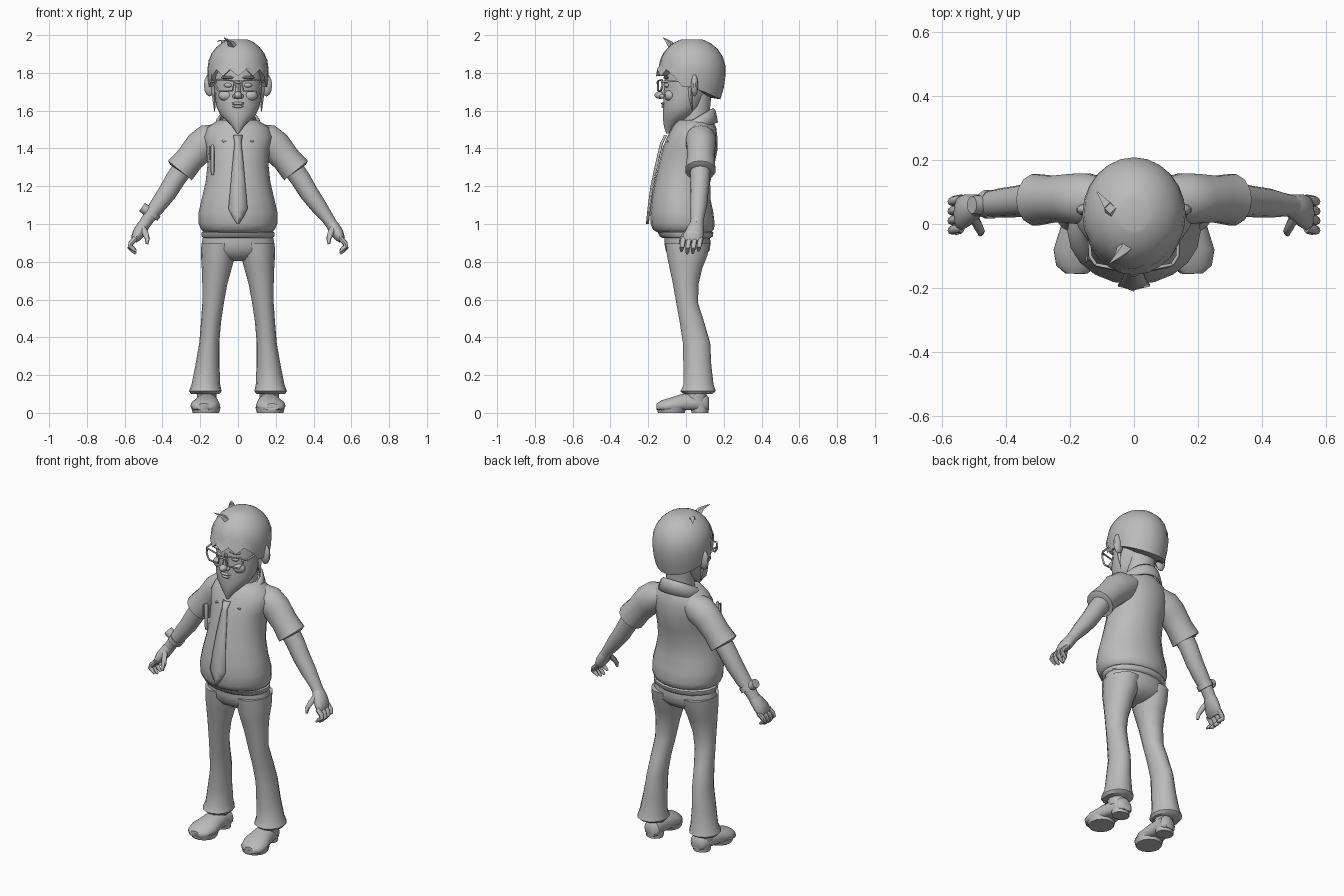
import bpy, bmesh, math
from mathutils import Vector

GREY = bpy.data.materials.new("plain grey")
GREY.diffuse_color = (0.5, 0.5, 0.5, 1)
X, Y, Z = Vector((1, 0, 0)), Vector((0, 1, 0)), Vector((0, 0, 1))


def finish(name, bm, mirror=False, thick=0, angle=45):
    bmesh.ops.recalc_face_normals(bm, faces=bm.faces)
    me = bpy.data.meshes.new(name)
    bm.to_mesh(me)
    bm.free()
    me.materials.append(GREY)
    ob = bpy.data.objects.new(name, me)
    bpy.context.collection.objects.link(ob)
    if thick:
        m = ob.modifiers.new("thickness", 'SOLIDIFY')
        m.thickness, m.offset = thick, 0
    if mirror:
        ob.modifiers.new("mirror", 'MIRROR').use_mirror_merge = False
    bpy.ops.object.select_all(action='DESELECT')
    ob.select_set(True)
    bpy.context.view_layer.objects.active = ob
    bpy.ops.object.shade_smooth_by_angle(angle=math.radians(angle))
    return ob


def skin(bm, rows, closed=True, caps=True):
    """Bridge equal-length rows of points with quads."""
    rows = [[bm.verts.new(p) for p in r] for r in rows]
    n = len(rows[0])
    for a, b in zip(rows, rows[1:]):
        for i in range(n if closed else n - 1):
            j = (i + 1) % n
            bm.faces.new((a[i], a[j], b[j], b[i]))
    if caps:
        bm.faces.new(rows[0])
        bm.faces.new(rows[-1])


def loft(name, secs, n=16, mirror=False, frame=None, bm=None):
    """Sections (x, y, z, ru, rv). Without a frame the rings follow the path in xz."""
    own = bm is None
    bm = bm or bmesh.new()
    rows = []
    for k, (x, y, z, ru, rv) in enumerate(secs):
        if frame:
            u, v = frame
        else:
            a, b = secs[max(k - 1, 0)], secs[min(k + 1, len(secs) - 1)]
            d = Vector((b[0] - a[0], 0, b[2] - a[2])).normalized()
            u, v = d.cross(Y), Y
        rows.append([Vector((x, y, z)) + u * ru * math.cos(t) + v * rv * math.sin(t)
                     for t in (2 * math.pi * i / n for i in range(n))])
    skin(bm, rows)
    return finish(name, bm, mirror) if own else None


def upright(name, rows, n=18, x=0, mirror=False):
    """Horizontal rings given as (z, x centre, half width, front y, back y)."""
    return loft(name, [(c, (f + b) / 2, z, w, (b - f) / 2) for z, c, w, f, b in rows],
                n, mirror, (X, Y))


def blob(name, loc, size, mirror=False, seg=12):
    bm = bmesh.new()
    bmesh.ops.create_uvsphere(bm, u_segments=seg, v_segments=seg // 2 + 1, radius=1)
    for v in bm.verts:
        v.co = Vector(loc) + Vector(a * b for a, b in zip(v.co, size))
    return finish(name, bm, mirror)


def wire(name, paths, depth):
    cu = bpy.data.curves.new(name, 'CURVE')
    cu.dimensions, cu.bevel_depth, cu.bevel_resolution = '3D', depth, 1
    for pts, cyc in paths:
        sp = cu.splines.new('POLY')
        sp.points.add(len(pts) - 1)
        for p, q in zip(sp.points, pts):
            p.co = (*q, 1)
        sp.use_cyclic_u = cyc
    cu.materials.append(GREY)
    bpy.context.collection.objects.link(bpy.data.objects.new(name, cu))


# shirt body with round belly
upright("shirt", [(0.955, 0, .175, -.15, .13), (0.97, 0, .195, -.175, .147),
                  (1.0, 0, .208, -.187, .152), (1.06, 0, .209, -.19, .145),
                  (1.13, 0, .193, -.183, .13), (1.22, 0, .172, -.167, .128),
                  (1.31, 0, .162, -.146, .15), (1.4, 0, .168, -.125, .168),
                  (1.46, 0, .185, -.1, .166), (1.51, 0, .165, -.075, .16),
                  (1.55, 0, .105, -.05, .14)], 20)
upright("waistband", [(.925, 0, .182, -.125, .13), (.935, 0, .192, -.14, .142),
                      (.955, 0, .192, -.15, .145), (.965, 0, .18, -.14, .13)], 20)

# trousers
upright("trouser_seat", [(.945, 0, .183, -.115, .125), (.9, 0, .192, -.115, .13),
                         (.86, 0, .194, -.108, .125), (.825, 0, .15, -.08, .095),
                         (.805, 0, .07, -.045, .05)], 20)
upright("trouser_leg", [(.9, .1, .094, -.112, .13), (.83, .106, .09, -.103, .115),
                        (.77, .112, .08, -.09, .09), (.68, .123, .066, -.07, .067),
                        (.58, .132, .057, -.053, .066), (.48, .143, .053, -.035, .098),
                        (.37, .152, .053, -.018, .13), (.25, .162, .064, -.016, .136),
                        (.15, .17, .076, -.014, .148), (.115, .173, .086, -.032, .16),
                        (.1, .173, .075, -.015, .14)], 14, mirror=True)

# shoes: rings stacked from heel to toe
shoe = [(.122, .045, .03, .035), (.105, .05, .05, .05), (.05, .053, .054, .053),
        (-.02, .05, .066, .05), (-.08, .041, .079, .041), (-.13, .035, .066, .033),
        (-.155, .032, .035, .02)]
ob = loft("shoe", [(.165 - y * .1, y, z, a, b) for y, z, a, b in shoe], 14, True, (X, Z))
for v in ob.data.vertices:
    v.co.z = max(v.co.z * 1.08 - .006, 0.016)
upright("shoe_sole", [(0, .17, .07, -.15, -.005), (.03, .17, .078, -.158, .005)], 14, mirror=True)
upright("shoe_heel", [(0, .157, .05, .03, .118), (.04, .157, .053, .02, .122)], 12, mirror=True)
upright("sock", [(.06, .165, .05, .0, .11), (.13, .167, .052, .0, .11)], 10, mirror=True)

# sleeves and arms
loft("sleeve", [(.09, .075, 1.475, .06, .07), (.15, .078, 1.445, .088, .083),
                (.2, .08, 1.41, .085, .078), (.255, .078, 1.345, .076, .074),
                (.307, .076, 1.283, .081, .082), (.309, .076, 1.28, .06, .062)], 14, True)
loft("arm", [(.27, .076, 1.325, .055, .055), (.33, .075, 1.24, .053, .052),
             (.375, .07, 1.165, .05, .049), (.43, .065, 1.09, .043, .045),
             (.475, .06, 1.03, .033, .036), (.498, .055, .995, .031, .036)], 12, True)

# hand with curled fingers and thumb
bm = bmesh.new()
loft("", [(.487, .057, 1.01, .028, .034), (.505, .05, .985, .033, .043),
          (.528, .04, .95, .032, .053), (.545, .033, .92, .023, .055),
          (.55, .032, .908, .014, .048)], 12, bm=bm)
for i in range(4):
    y, e = .078 - .03 * i, .012 * abs(i - 1.6)
    loft("", [(.54, y, .925, .014, .015), (.567, y - .004, .898, .014, .014),
              (.572, y - .008, .873 + e * .5, .013, .013),
              (.556, y - .011, .852 + e, .011, .011),
              (.54, y - .012, .838 + e, .006, .006)], 8, bm=bm)
loft("", [(.505, .025, .985, .015, .018), (.49, -.003, .95, .016, .016),
          (.48, -.022, .92, .013, .013), (.482, -.032, .893, .007, .007)], 8, bm=bm)
finish("hand", bm, True)

# wrist watch
loft("watch_strap", [(-.445, .062, 1.065, .044, .046), (-.462, .062, 1.042, .043, .045)], 14)
loft("watch_face", [(-.48, .06, 1.07, .028, .03), (-.508, .06, 1.09, .026, .028)], 12)

# neck, head with pointed beard
upright("neck", [(1.48, 0, .085, -.03, .13), (1.57, 0, .08, -.02, .125),
                 (1.72, 0, .085, -.02, .14)], 14)
upright("head", [(1.48, 0, .006, -.105, -.088), (1.515, 0, .03, -.117, -.06),
                 (1.55, 0, .063, -.122, 0), (1.58, 0, .095, -.123, .05),
                 (1.62, 0, .114, -.122, .09), (1.67, 0, .121, -.122, .11),
                 (1.73, 0, .126, -.115, .14), (1.79, 0, .13, -.118, .15),
                 (1.86, 0, .12, -.1, .15)], 18)
blob("ear", (.15, .045, 1.735), (.032, .02, .06), True, 10)
blob("nose", (0, -.137, 1.682), (.022, .03, .02))
upright("nose_bridge", [(1.675, 0, .02, -.15, -.09), (1.71, 0, .014, -.137, -.09),
                        (1.76, 0, .012, -.122, -.09)], 8)
blob("nostril_wing", (.019, -.126, 1.676), (.012, .016, .012), True, 8)
blob("eye", (.05, -.1, 1.735), (.024, .014, .013), True)
blob("brow", (.052, -.104, 1.775), (.04, .016, .009), True, 8)
blob("cheek", (.062, -.085, 1.68), (.042, .03, .03), True)
blob("upper_lip", (0, -.118, 1.638), (.036, .014, .008))
blob("lower_lip", (0, -.117, 1.622), (.03, .014, .008))

# hair cap whose lower edge drops from the fringe to the nape
N, rows = 24, []
for k in range(9):
    row = []
    for i in range(N):
        t = 2 * math.pi * i / N
        c, s = math.cos(t), math.sin(t)
        low = 1.725 + (-.065 * s if s > 0 else .0)
        if s < -.3:
            low = 1.8 + (.018 if i % 2 else -.018)
        f = k / 8
        z = low + (1.978 - low) * math.sin(f * math.pi / 2)
        h = (z - 1.82) / (.165 if z > 1.82 else .3)
        r = math.sqrt(max(1 - h * h, .002))
        front = .175 if k else .19
        row.append((c * r * .162, .03 + s * r * (.18 if s > 0 else front), z))
    rows.append(row)
bm = bmesh.new()
inner = [(p[0] * .75, .03 + (p[1] - .03) * .6, p[2] + .01) for p in rows[0]]
skin(bm, [inner] + rows)
finish("hair", bm, angle=40)

# loose tufts and sideburns
def spike(name, base, mid, tip, w, mirror=False):
    bm = bmesh.new()
    pts = [Vector(p) for p in (base, mid, tip)]
    skin(bm, [[p + X * r, p + Y * r, p - X * r, p - Y * r]
              for p, r in zip(pts, (w, w * .6, .002))])
    finish(name, bm, mirror, angle=25)

spike("crown_tuft", (-.055, .02, 1.94), (-.075, .05, 1.975), (-.115, .1, 1.965), .03)
spike("front_tuft", (-.02, -.06, 1.93), (-.04, -.09, 1.965), (-.075, -.122, 1.988), .03)
spike("sideburn", (.122, .03, 1.76), (.126, .025, 1.68), (.124, .035, 1.595), .02, True)

# glasses
paths = []
for s in (1, -1):
    lens = [(.018, -.148, 1.757), (.115, -.128, 1.765), (.122, -.125, 1.735),
            (.1, -.134, 1.702), (.03, -.147, 1.705)]
    paths.append(([(s * x, y, z) for x, y, z in lens], True))
    paths.append(([(s * .12, -.127, 1.755), (s * .137, -.1, 1.755),
                   (s * .142, .03, 1.765)], False))
paths.append(([(-.018, -.148, 1.745), (0, -.153, 1.75), (.018, -.148, 1.745)], False))
wire("glasses", paths, .0055)

# shirt collar, open at the front with pointed ends
top, mid, bot = [], [], []
for i in range(19):
    t = math.radians(-78 + 336 * i / 18 - 0) if i else math.radians(-80)
    t = math.radians(-80 + 340 * i / 18)
    c, s = math.cos(t), math.sin(t)
    tip = .035 if i in (1, 17) else 0
    top.append((c * .098, .04 + s * .1, 1.55 + s * .06))
    mid.append((c * .112, .037 + s * .115, 1.54 + s * .06))
    bot.append((c * (.13 + tip), .033 + s * (.132 + tip * .4), 1.49 + s * .047 - tip * .5))
bm = bmesh.new()
skin(bm, [top, mid, bot], closed=False, caps=False)
finish("collar", bm, thick=.01)

# necktie draped over the belly
rows = [[(-w, y + .008, z), (0, y, z), (w, y + .008, z)] for z, w, y in
        ((1.47, .024, -.112), (1.425, .016, -.134), (1.4, .02, -.14), (1.3, .03, -.163),
         (1.2, .039, -.184), (1.08, .05, -.2), (1.04, .03, -.204), (1.0, .002, -.208))]
bm = bmesh.new()
skin(bm, rows, closed=False, caps=False)
finish("necktie", bm, thick=.008)

# chest pocket pen
upright("pen", [(1.26, -.135, .006, -.113, -.1), (1.28, -.135, .01, -.118, -.098),
                (1.41, -.135, .01, -.118, -.098), (1.42, -.135, .006, -.114, -.102)], 8)
wire("pen_clip", [([(-.148, -.1, 1.41), (-.15, -.118, 1.41), (-.15, -.118, 1.34)], False)], .004)
